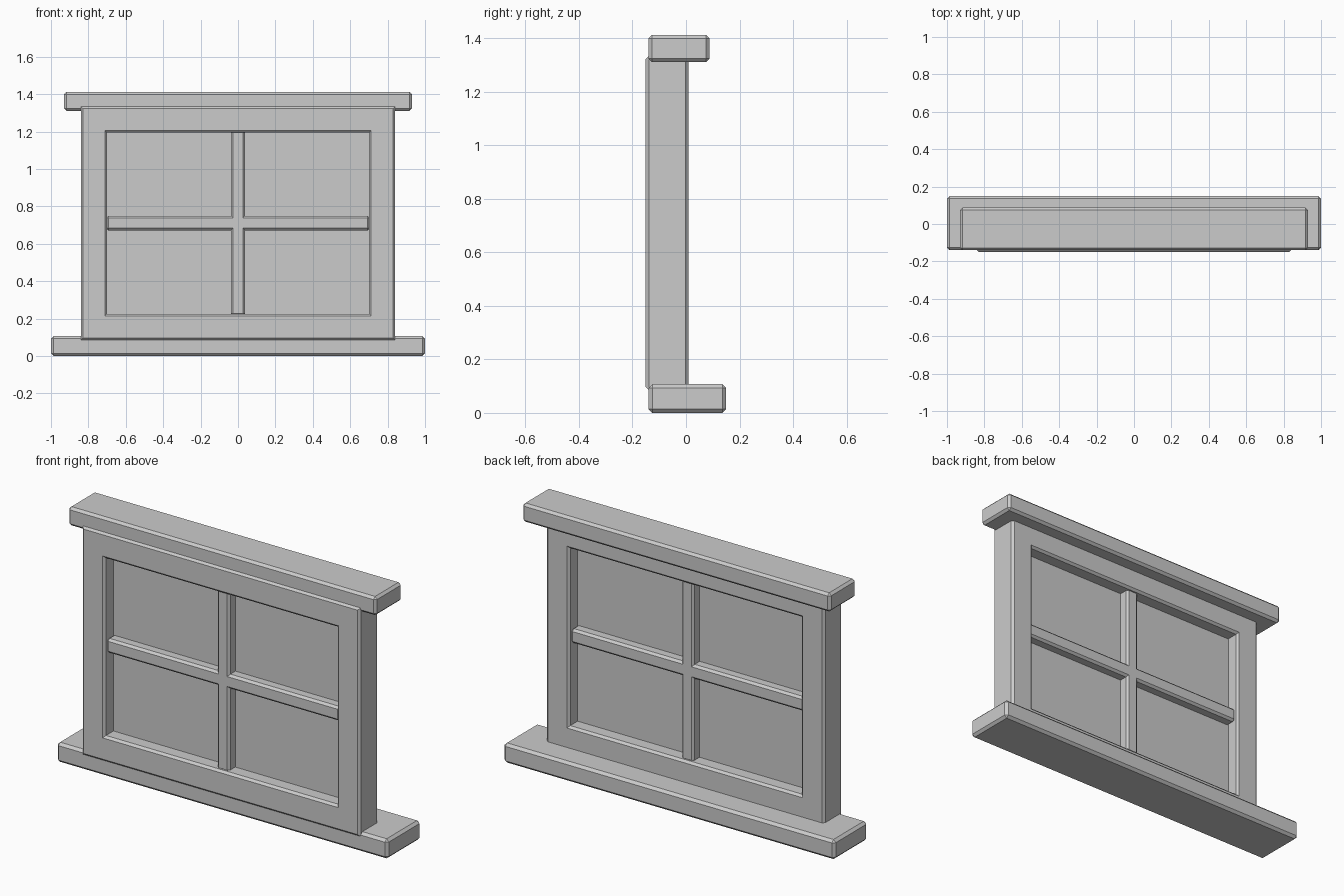
import bpy, bmesh

if "Cube" in bpy.data.objects:
    bpy.data.objects.remove(bpy.data.objects["Cube"])


def make_object(name, bm):
    bmesh.ops.recalc_face_normals(bm, faces=bm.faces[:])
    mesh = bpy.data.meshes.new(name)
    bm.to_mesh(mesh)
    bm.free()
    ob = bpy.data.objects.new(name, mesh)
    bpy.context.collection.objects.link(ob)
    return ob


def block(name, x, y, z, bevel=0.0):
    """Box from (min, max) ranges with an optional flat chamfer."""
    bm = bmesh.new()
    bmesh.ops.create_cube(bm, size=1)
    for v in bm.verts:
        v.co = [r[0] if c < 0 else r[1] for c, r in zip(v.co, (x, y, z))]
    ob = make_object(name, bm)
    if bevel:
        mod = ob.modifiers.new("chamfer", 'BEVEL')
        mod.width = bevel
        mod.segments = 1
    return ob


def mitred_frame(name, half_w, z0, z1, width, y0, y1, c):
    """Chamfered profile swept around a rectangle."""
    profile = [(0, y0 + c), (c, y0), (width - c, y0), (width, y0 + c),
               (width, y1 - c), (width - c, y1), (c, y1), (0, y1 - c)]
    bm = bmesh.new()
    rings = []
    for sx, top in ((-1, 0), (1, 0), (1, 1), (-1, 1)):
        rings.append([bm.verts.new((sx * (half_w - d), y, z1 - d if top else z0 + d))
                      for d, y in profile])
    n = len(profile)
    for i in range(4):
        a, b = rings[i], rings[(i + 1) % 4]
        for j in range(n):
            k = (j + 1) % n
            bm.faces.new((a[j], a[k], b[k], b[j]))
    return make_object(name, bm)


# Sill and head trim
block("sill", (-1, 1), (-0.14, 0.15), (0, 0.107), 0.014)
block("head_trim", (-0.93, 0.93), (-0.14, 0.088), (1.31, 1.412), 0.013)

# Main frame
mitred_frame("window_frame", 0.84, 0.085, 1.334, 0.14, -0.151, 0.01, 0.012)

# Crossing glazing bars
block("vertical_bar", (-0.037, 0.037), (-0.13, -0.01), (0.215, 1.205), 0.011)
block("horizontal_bar", (-0.705, 0.705), (-0.13, -0.01), (0.671, 0.749), 0.012)

# Glass sheet
block("glass", (-0.71, 0.71), (-0.075, -0.065), (0.215, 1.205))
